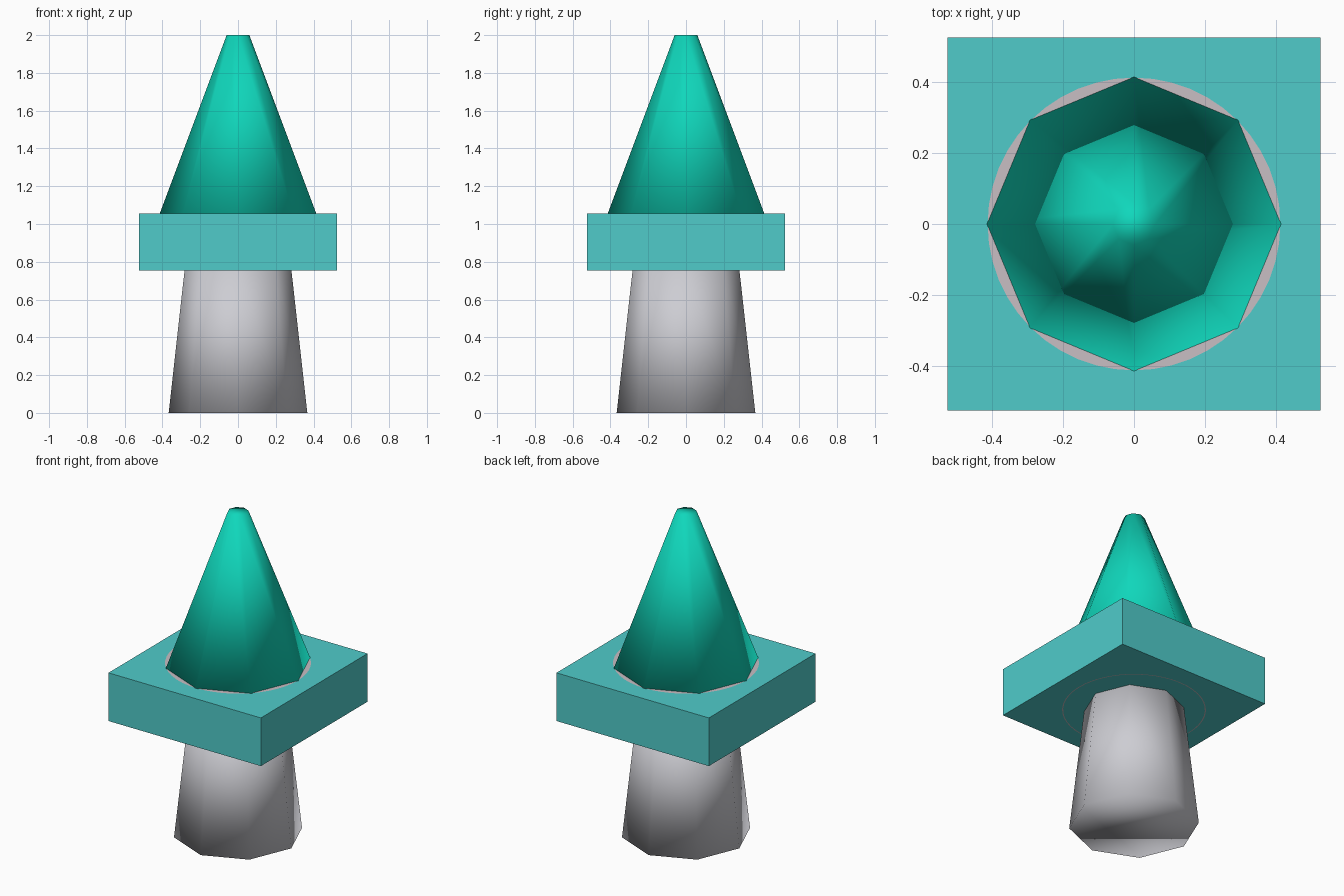
import bpy, bmesh, math

if "Cube" in bpy.data.objects:
    bpy.data.objects.remove(bpy.data.objects["Cube"])

def material(name, rgb):
    m = bpy.data.materials.new(name)
    m.diffuse_color = (*rgb, 1)
    m.use_nodes = True
    m.node_tree.nodes["Principled BSDF"].inputs["Base Color"].default_value = m.diffuse_color
    return m

teal = material("pale_teal", (0.08, 0.60, 0.59))
green = material("sea_green", (0.005, 0.68, 0.50))
grey = material("light_grey", (0.61, 0.61, 0.65))
rose = material("rose_grey", (0.58, 0.52, 0.55))

def finish(ob, name, mat):
    ob.name = name
    ob.data.materials.append(mat)

def tapered(name, r1, r2, z1, z2, mat):
    """Eight-sided taper, smooth shaded all over, corners on the axes."""
    bpy.ops.mesh.primitive_cone_add(vertices=8, radius1=r1, radius2=r2,
                                    depth=z2 - z1, location=(0, 0, (z1 + z2) / 2))
    bpy.ops.object.shade_smooth()
    finish(bpy.context.object, name, mat)

def flat_ring(name, r_in, r_out, z, up, mat):
    """Thin annular inlay lying on a face of the slab."""
    bm = bmesh.new()
    n = 48
    rings = [[bm.verts.new((r * math.cos(2 * math.pi * i / n),
                            r * math.sin(2 * math.pi * i / n), z)) for i in range(n)]
             for r in (r_in, r_out)]
    for i in range(n):
        j = (i + 1) % n
        quad = [rings[0][i], rings[1][i], rings[1][j], rings[0][j]]
        bm.faces.new(quad if up else quad[::-1])
    me = bpy.data.meshes.new(name)
    bm.to_mesh(me)
    bm.free()
    ob = bpy.data.objects.new(name, me)
    bpy.context.collection.objects.link(ob)
    finish(ob, name, mat)

# Post
tapered("post", 0.367, 0.28, 0.0, 0.78, grey)

# Square slab
bpy.ops.mesh.primitive_cube_add(size=1, location=(0, 0, 0.905))
slab = bpy.context.object
slab.scale = (1.05, 1.05, 0.30)
bpy.ops.object.transform_apply(location=False, rotation=False, scale=True)
finish(slab, "slab", teal)

# Pointed top
tapered("pointed_top", 0.42, 0.06, 1.04, 2.0, green)

# Faint rings on the slab
flat_ring("upper_ring", 0.375, 0.412, 1.057, True, rose)
flat_ring("lower_ring", 0.400, 0.406, 0.753, False, rose)
